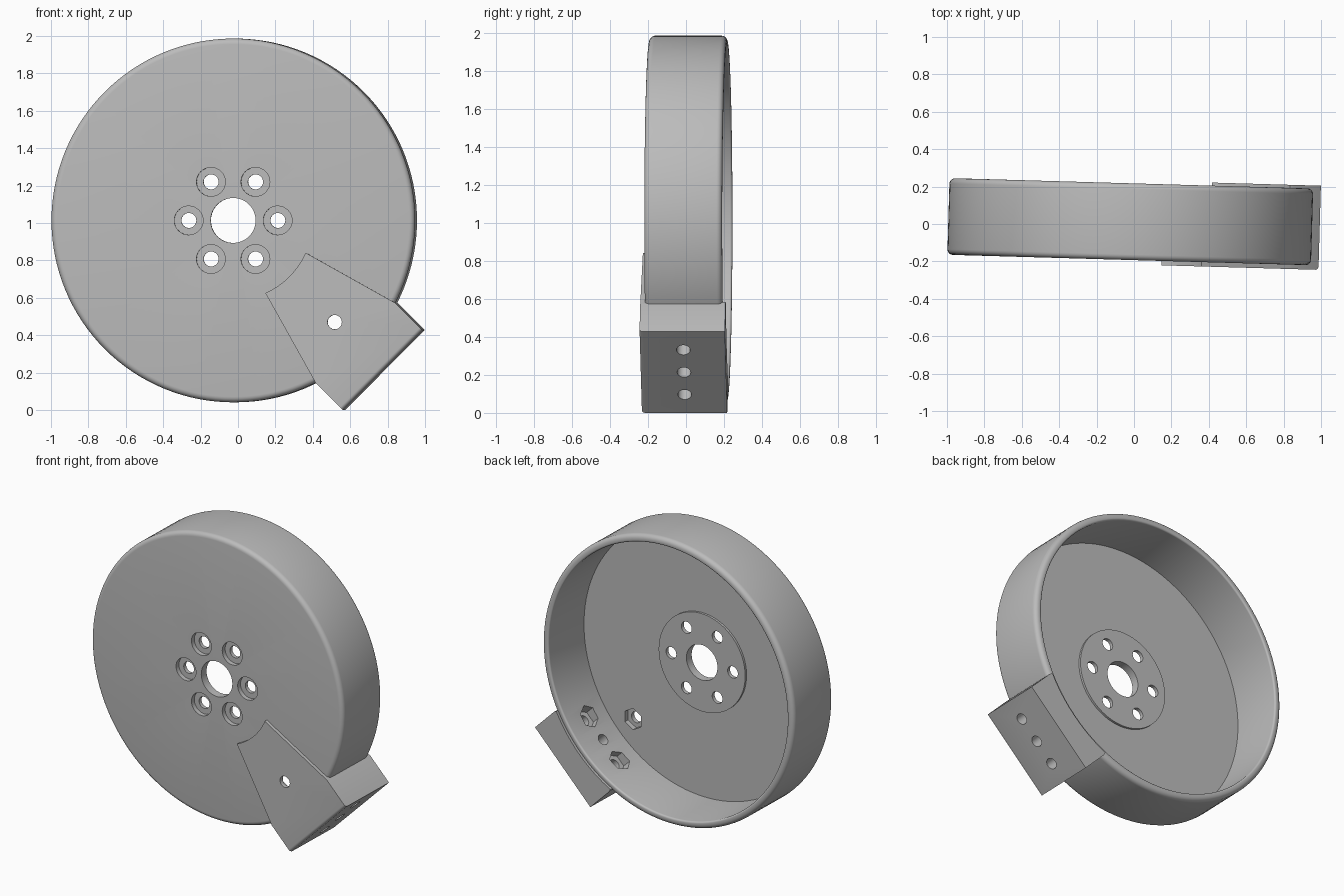
import bpy, bmesh
from math import sin, cos, pi, radians, sqrt
from mathutils import Matrix, Vector

cube = bpy.data.objects.get("Cube")
if cube:
    bpy.data.objects.remove(cube, do_unlink=True)

# Main dimensions (drum axis runs along local y)
RADIUS, HALF, WALL, FLOOR, HUB = 0.9725, 0.205, 0.05, 0.04, 0.055
FLOOR_Y = -HALF + FLOOR
FRONT, BACK = -0.2285, 0.2215          # bracket faces
NUT_U, BOLT_V = 0.769, 0.166           # bracket bolt positions
S = 1 / sqrt(2)
OUT = Vector((S, 0, -S))               # bracket points outwards and down
SIDE = Vector((S, 0, S))
AXIS = Vector((0, 1, 0))
PLACE = Matrix.Translation((-0.02, 0.0125, 1.0135)) @ Matrix.Rotation(radians(-1.65), 4, "Z")

grey = bpy.data.materials.new("light grey")
grey.use_nodes = True
grey.diffuse_color = (0.5, 0.5, 0.5, 1)
grey.node_tree.nodes["Principled BSDF"].inputs["Base Color"].default_value = (0.5, 0.5, 0.5, 1)


def make(name, bm):
    bmesh.ops.recalc_face_normals(bm, faces=bm.faces)
    mesh = bpy.data.meshes.new(name)
    bm.to_mesh(mesh)
    bm.free()
    ob = bpy.data.objects.new(name, mesh)
    mesh.materials.append(grey)
    bpy.context.collection.objects.link(ob)
    return ob


def rod(start, end, radius, sides=32):
    """Cylinder or hexagonal prism between two points, used as a cutter."""
    start, end = Vector(start), Vector(end)
    along = end - start
    turn = along.to_track_quat("Z", "Y").to_matrix().to_4x4()
    bm = bmesh.new()
    bmesh.ops.create_cone(bm, cap_ends=True, segments=sides, radius1=radius, radius2=radius,
                          depth=along.length, matrix=Matrix.Translation((start + end) / 2) @ turn)
    ob = make("cutter", bm)
    ob.hide_render = True
    return ob


def cut(targets, cutter):
    for ob in targets:
        mod = ob.modifiers.new("cut", "BOOLEAN")
        mod.operation, mod.solver, mod.object = "DIFFERENCE", "EXACT", cutter
        bpy.context.view_layer.objects.active = ob
        bpy.ops.object.modifier_apply(modifier=mod.name)
    bpy.data.objects.remove(cutter, do_unlink=True)


def fillet(r, y, size, start):
    """Quarter round around a centre, as (radius, y) profile points."""
    return [(r + size * cos(start + k * pi / 10), y + size * sin(start + k * pi / 10))
            for k in range(6)]


# Drum: one closed profile spun around the axis
f, lip = 0.03, 0.012
profile = [(0.12, -HALF)]
profile += fillet(RADIUS - f, -HALF + f, f, -pi / 2)
profile += fillet(RADIUS - f, HALF - f, f, 0)
profile += fillet(RADIUS - WALL + lip, HALF - lip, lip, pi / 2)
profile += [(RADIUS - WALL, FLOOR_Y), (0.334, FLOOR_Y), (0.334, -HALF + HUB), (0.12, -HALF + HUB)]
bm = bmesh.new()
verts = [bm.verts.new((r, y, 0)) for r, y in profile]
edges = [bm.edges.new((verts[i - 1], verts[i])) for i in range(len(verts))]
bmesh.ops.spin(bm, geom=verts + edges, cent=(0, 0, 0), axis=AXIS, angle=2 * pi,
               steps=128, use_merge=True)
bmesh.ops.remove_doubles(bm, verts=bm.verts, dist=0.0001)
drum = make("drum", bm)

# Bracket: tapered plate with a hollow inner end and a square outer block
arc = [(0.425 * cos(a), 0.425 * sin(a)) for a in [radians(-21 + 3.5 * k) for k in range(13)]]
outline = arc + [(0.927, 0.302), (1.131, 0.302), (1.131, -0.302), (0.927, -0.302)]
bm = bmesh.new()
face = bm.faces.new([bm.verts.new(OUT * u + SIDE * v + AXIS * FRONT) for u, v in outline])
new = bmesh.ops.extrude_face_region(bm, geom=[face])["geom"]
bmesh.ops.translate(bm, vec=AXIS * (BACK - FRONT), verts=[g for g in new if isinstance(g, bmesh.types.BMVert)])
front_edge = [e for e in bm.edges if all(v.co.y < FRONT + 0.001 and v.co.dot(OUT) > 1.1 for v in e.verts)]
bmesh.ops.bevel(bm, geom=front_edge, offset=0.02, segments=5, profile=0.5, affect="EDGES")
bracket = make("bracket", bm)
cut([bracket], rod(AXIS * (-HALF + 0.01), AXIS * 0.5, RADIUS - 0.02, 128))

# Six counterbored bolt holes around the hub
for k in range(6):
    spot = Vector((0.238 * cos(k * pi / 3), 0, 0.238 * sin(k * pi / 3)))
    cut([drum], rod(spot - AXIS * 0.3, spot, 0.04))
    cut([drum], rod(spot - AXIS * 0.3, spot + AXIS * (-HALF + 0.03), 0.077))

# Bracket bolt holes with hexagonal nut pockets on the inside
both = [drum, bracket]
spot = OUT * NUT_U
cut(both, rod(spot - AXIS * 0.3, spot, 0.038))
cut(both, rod(spot + AXIS * (FLOOR_Y - 0.035), spot, 0.073, 6))
for v in (-BOLT_V, 0, BOLT_V):
    cut(both, rod(OUT * 0.8 + SIDE * v, OUT * 1.2 + SIDE * v, 0.036))
    if v:
        cut(both, rod(OUT * 0.8 + SIDE * v, OUT * 0.965 + SIDE * v, 0.073, 6))

# Final placement and shading
for ob in both:
    ob.data.transform(PLACE)
    bpy.ops.object.select_all(action="DESELECT")
    ob.select_set(True)
    bpy.context.view_layer.objects.active = ob
    bpy.ops.object.shade_smooth_by_angle(angle=radians(30))
